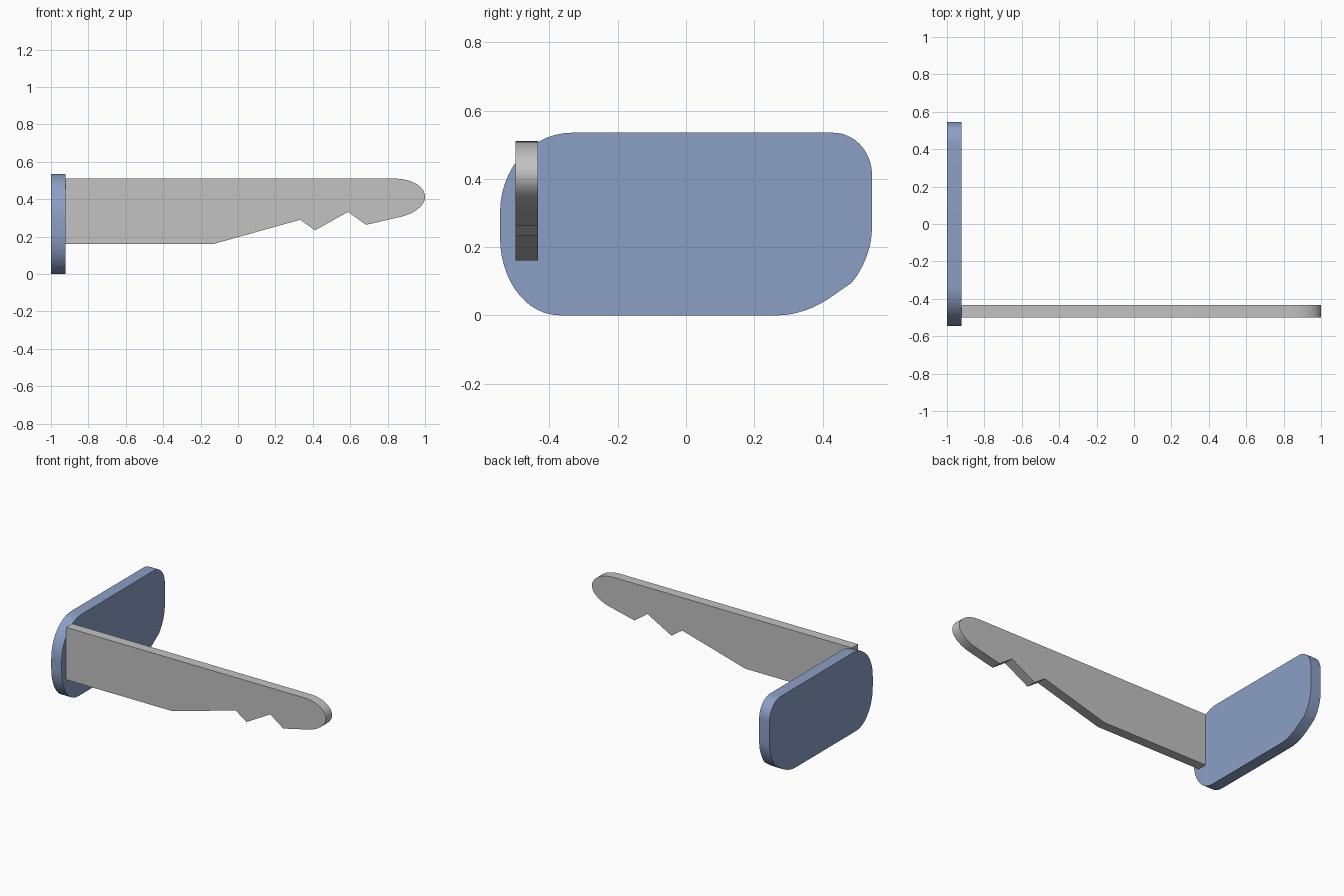
import bpy, bmesh, math
from mathutils import Vector
from mathutils.geometry import interpolate_bezier

cube = bpy.data.objects.get("Cube")
if cube:
    bpy.data.objects.remove(cube, do_unlink=True)


def make_material(name, rgb):
    mat = bpy.data.materials.new(name)
    mat.use_nodes = True
    mat.diffuse_color = (*rgb, 1)
    mat.node_tree.nodes["Principled BSDF"].inputs["Base Color"].default_value = (*rgb, 1)
    return mat


def curve(p0, h0, h1, p1, count=14):
    """Sampled cubic arc between two outline points."""
    return [tuple(p) for p in interpolate_bezier(Vector(p0), Vector(h0), Vector(h1), Vector(p1), count)]


def corner(p0, tip, p1, k=0.56):
    """Rounded corner whose two tangents meet at tip."""
    a, t, b = Vector(p0), Vector(tip), Vector(p1)
    return curve(p0, a.lerp(t, k), b.lerp(t, k), p1)


def extrude_outline(name, points, place, offset, mat):
    """Fill an outline, pull it out to a slab and shade it smooth by angle."""
    bm = bmesh.new()
    face = bm.faces.new([bm.verts.new(place(u, v)) for u, v in points])
    out = bmesh.ops.extrude_face_region(bm, geom=[face], use_keep_orig=True)
    verts = [g for g in out["geom"] if isinstance(g, bmesh.types.BMVert)]
    bmesh.ops.translate(bm, verts=verts, vec=offset)
    bmesh.ops.recalc_face_normals(bm, faces=bm.faces)
    mesh = bpy.data.meshes.new(name)
    bm.to_mesh(mesh)
    bm.free()
    mesh.materials.append(mat)
    obj = bpy.data.objects.new(name, mesh)
    bpy.context.collection.objects.link(obj)
    bpy.ops.object.select_all(action='DESELECT')
    obj.select_set(True)
    bpy.context.view_layer.objects.active = obj
    bpy.ops.object.shade_smooth_by_angle(angle=math.radians(30))
    return obj


blue = make_material("handle blue", (0.26, 0.35, 0.56))
grey = make_material("blade grey", (0.54, 0.54, 0.54))

# Handle: rounded plate, outline in y and z
handle_outline = (
    curve((0.27, 0), (0.32, 0), (0.375, 0.02), (0.42, 0.05))
    + curve((0.485, 0.095), (0.522, 0.14), (0.545, 0.20), (0.545, 0.26))
    + corner((0.545, 0.41), (0.545, 0.535), (0.43, 0.535))
    + corner((-0.333, 0.535), (-0.545, 0.535), (-0.545, 0.30))
    + corner((-0.545, 0.23), (-0.545, 0), (-0.37, 0))
)
extrude_outline("handle_plate", handle_outline,
                lambda y, z: (-1.0, y, z), (0.077, 0, 0), blue)

# Blade: toothed bar with a rounded tip, outline in x and z
blade_outline = (
    [(-0.923, 0.16), (-0.134, 0.16), (0.332, 0.29), (0.412, 0.234),
     (0.588, 0.332), (0.685, 0.263)]
    + curve((0.87, 0.306), (0.95, 0.325), (1.0, 0.37), (1.0, 0.412))
    + corner((1.0, 0.412), (1.0, 0.51), (0.84, 0.51))[1:]
    + [(-0.923, 0.51)]
)
extrude_outline("toothed_blade", blade_outline,
                lambda x, z: (x, -0.499, z), (0, 0.065, 0), grey)
